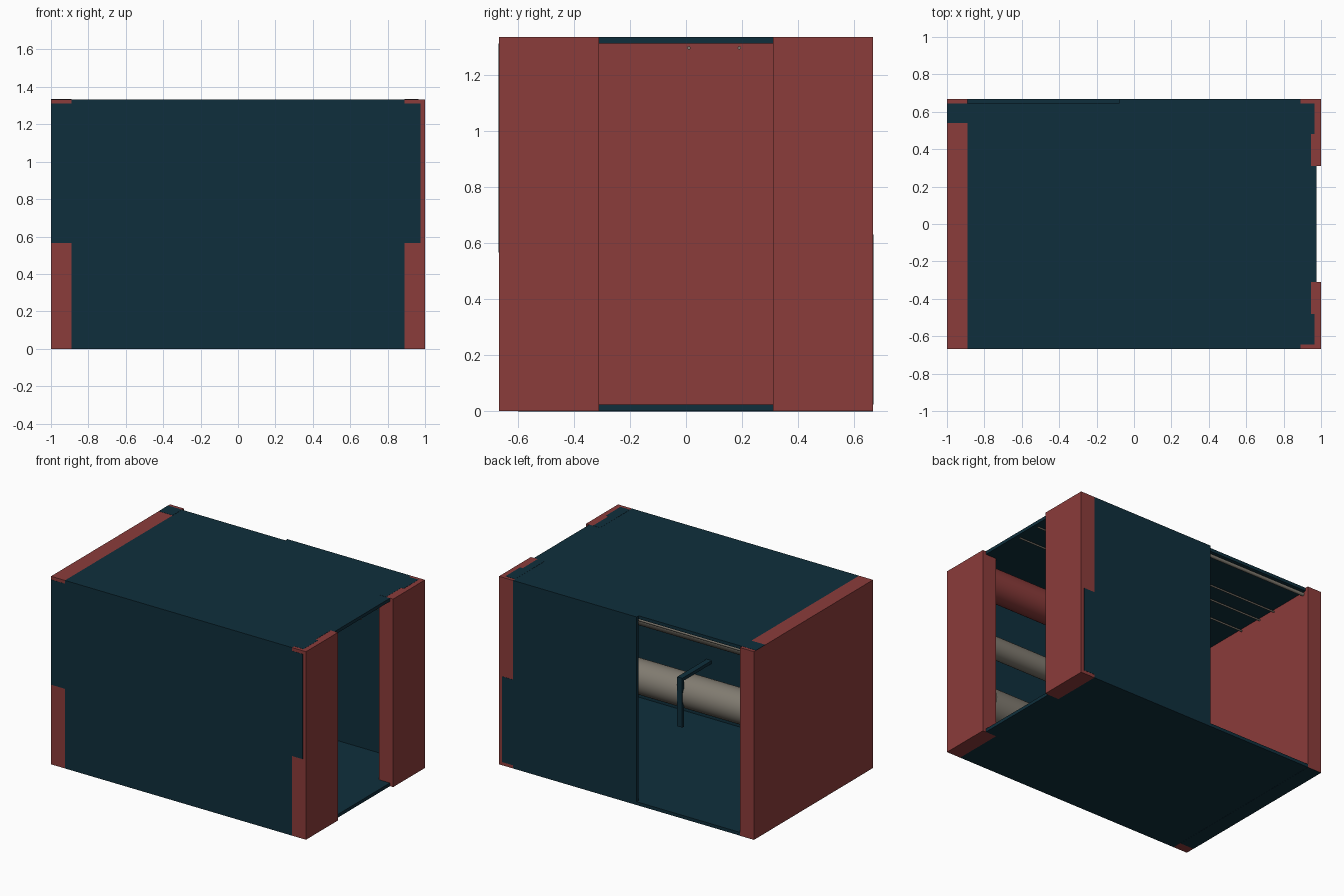
import bpy, bmesh, math
from mathutils import Matrix

if "Cube" in bpy.data.objects:
    bpy.data.objects.remove(bpy.data.objects["Cube"])


def material(name, rgb):
    m = bpy.data.materials.new(name)
    m.diffuse_color = (*rgb, 1.0)
    m.use_nodes = True
    m.node_tree.nodes["Principled BSDF"].inputs["Base Color"].default_value = m.diffuse_color
    return m


RED = material("brick red", (0.26, 0.045, 0.043))
NAVY = material("dark navy", (0.0048, 0.028, 0.045))
BEIGE = material("warm beige", (0.22, 0.20, 0.165))


def finish(name, bm, mat):
    mesh = bpy.data.meshes.new(name)
    bm.to_mesh(mesh)
    bm.free()
    mesh.materials.append(mat)
    ob = bpy.data.objects.new(name, mesh)
    bpy.context.collection.objects.link(ob)
    return ob


def box(name, x, y, z, mat):
    """Box from (min, max) pairs."""
    bm = bmesh.new()
    bmesh.ops.create_cube(bm, size=1)
    for v in bm.verts:
        v.co = [(r[0] + r[1]) / 2 + c * (r[1] - r[0]) for r, c in zip((x, y, z), v.co)]
    return finish(name, bm, mat)


def roll(name, x, y, z, radius, mat, sides=48):
    """Cylinder lying along x."""
    bm = bmesh.new()
    bmesh.ops.create_cone(bm, cap_ends=True, segments=sides, radius1=radius,
                          radius2=radius, depth=x[1] - x[0],
                          matrix=Matrix.Translation(((x[0] + x[1]) / 2, y, z))
                          @ Matrix.Rotation(math.pi / 2, 4, 'Y'))
    for f in bm.faces:
        f.smooth = len(f.verts) == 4
    for e in bm.edges:
        e.smooth = all(len(f.verts) == 4 for f in e.link_faces)
    return finish(name, bm, mat)


W, D, H = 1.0, 0.667, 1.333     # half width, half depth, height
IN = 0.89                       # inner face of the end walls
T = 0.023                       # panel thickness
E = 0.001                       # how far flush cover plates stand proud

# Red end walls: solid on the left, two wide posts with a doorway on the right
box("left_wall", (-W, -IN), (-D, D), (0, H), RED)
box("right_front_post", (IN, W), (-D, -0.31), (0, H), RED)
box("right_back_post", (IN, W), (0.31, D), (0, H), RED)

# Navy shell panels
box("floor", (-IN, IN), (-D, D), (0, T), NAVY)
box("roof", (-IN, IN), (-D, D - T), (H - T, H), NAVY)
box("front_panel", (-IN, IN), (-D, -D + T), (T, H - T), NAVY)
box("back_panel", (-0.08, IN), (D - T, D), (T, H), NAVY)
box("floor_sill", (IN, 0.975), (-0.31, 0.31), (0, T), NAVY)
box("roof_lintel", (IN, 0.975), (-0.31, 0.31), (H - T, H), NAVY)

# Thin navy cover plates where the panels lap over the red walls
for side, xr in (("left", (-W, -IN)), ("right", (IN, 0.975))):
    box(side + "_front_cover", xr, (-D - E, -D + E), (0.565, H - T), NAVY)
box("back_cover", (IN, 0.975), (D - E, D + E), (T, 0.63), NAVY)
box("left_roof_cover", (-W, -IN), (0.54, D - T), (H - E, H + E), NAVY)
box("left_floor_cover", (-W, -IN), (-0.6, D), (0, E), NAVY).location.z = -E
for side, s in (("front", -1), ("back", 1)):
    for part, x1, a, b in (("outer", 0.965, 0.48, D - T), ("inner", 0.945, 0.31, 0.48)):
        box(f"{side}_{part}_roof_cover", (IN, x1), sorted((s * a, s * b)),
            (H - E, H + E), NAVY)

# Three rolls stacked along the inside of the front panel
ROLL_Y = -0.43
roll("bottom_roll", (-IN, 0.88), ROLL_Y, 0.295, 0.115, BEIGE)
roll("middle_roll", (-IN, 0.88), ROLL_Y, 0.738, 0.072, BEIGE)
roll("top_roll", (-IN, 0.88), ROLL_Y, 1.195, 0.106, RED)

# Bracket hooked over the bottom roll
box("bracket_arm", (0.25, 0.29), (-0.65, -0.315), (0.413, 0.435), NAVY)
box("bracket_drop", (0.25, 0.29), (-0.335, -0.315), (0.085, 0.435), NAVY)

# Thin rails under the roof
for i, (y, r) in enumerate(((0.01, 0.006), (0.19, 0.006), (0.33, 0.006), (0.62, 0.012))):
    roll(f"roof_rail_{i + 1}", (-IN, 0.96 if y < 0.3 else IN), y, 1.295, r, BEIGE, 12)
